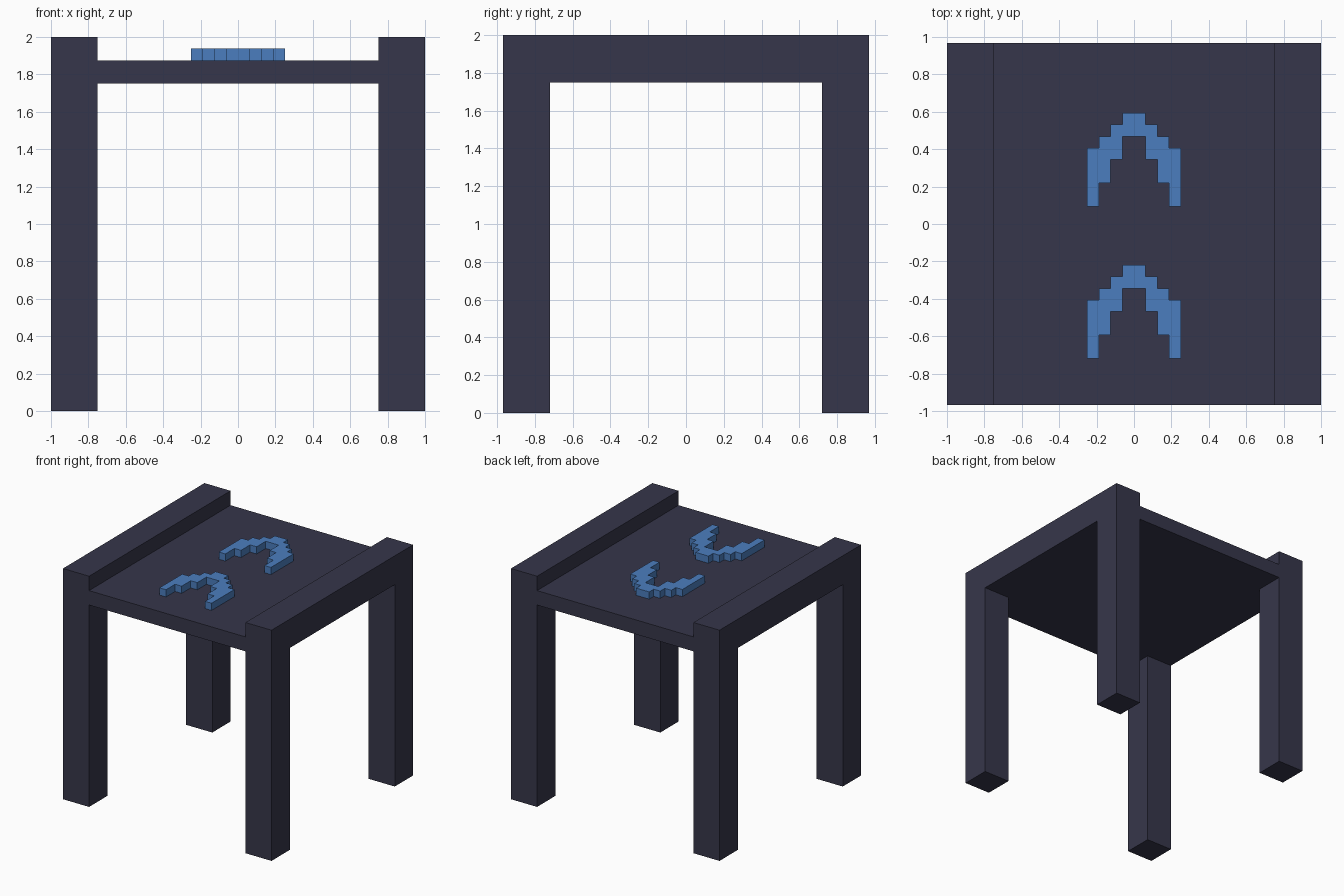
import bpy, bmesh
from mathutils import Vector

if "Cube" in bpy.data.objects:
    bpy.data.objects.remove(bpy.data.objects["Cube"])


def material(name, rgb):
    m = bpy.data.materials.new(name)
    m.diffuse_color = (*rgb, 1.0)
    m.use_nodes = True
    m.node_tree.nodes["Principled BSDF"].inputs["Base Color"].default_value = m.diffuse_color
    return m


DARK = material("dark slate", (0.037, 0.037, 0.069))
BLUE = material("blue", (0.071, 0.208, 0.520))


def extrude(name, points, direction, mat):
    """Extrude a closed flat profile along a direction into a solid."""
    bm = bmesh.new()
    face = bm.faces.new([bm.verts.new(p) for p in points])
    res = bmesh.ops.extrude_face_region(bm, geom=[face], use_keep_orig=True)
    verts = [g for g in res["geom"] if isinstance(g, bmesh.types.BMVert)]
    bmesh.ops.translate(bm, verts=verts, vec=Vector(direction))
    bmesh.ops.recalc_face_normals(bm, faces=bm.faces)
    mesh = bpy.data.meshes.new(name)
    bm.to_mesh(mesh)
    bm.free()
    mesh.materials.append(mat)
    obj = bpy.data.objects.new(name, mesh)
    bpy.context.collection.objects.link(obj)
    return obj


D = 0.969          # half depth
L = D - 0.25       # inner face of the legs

# Side frames: front leg, rail and back leg in one arch profile
arch = [(-D, 0), (-L, 0), (-L, 1.75), (L, 1.75), (L, 0), (D, 0), (D, 2), (-D, 2)]
for name, x in (("left_side_frame", -1.0), ("right_side_frame", 0.75)):
    extrude(name, [(x, y, z) for y, z in arch], (0.25, 0, 0), DARK)

# Seat panel between the rails
seat = [(-0.75, -D), (0.75, -D), (0.75, D), (-0.75, D)]
extrude("seat", [(x, y, 1.75) for x, y in seat], (0, 0, 0.125), DARK)

# Stepped blue arches: column i drops one unit and grows one unit longer
U = 0.0625
right_top, right_bottom = [], []
for i in range(4):
    top, bottom = -i * U, -(2 * i + 2) * U
    right_top += [(i * U, top), ((i + 1) * U, top)]
    right_bottom += [(i * U, bottom), ((i + 1) * U, bottom)]
half = right_top[1:] + right_bottom[:0:-1]
outline = half + [(-x, y) for x, y in reversed(half)]
for name, peak in (("back_arch_inlay", 0.594), ("front_arch_inlay", -0.219)):
    extrude(name, [(x, y + peak, 1.875) for x, y in outline], (0, 0, U), BLUE)
